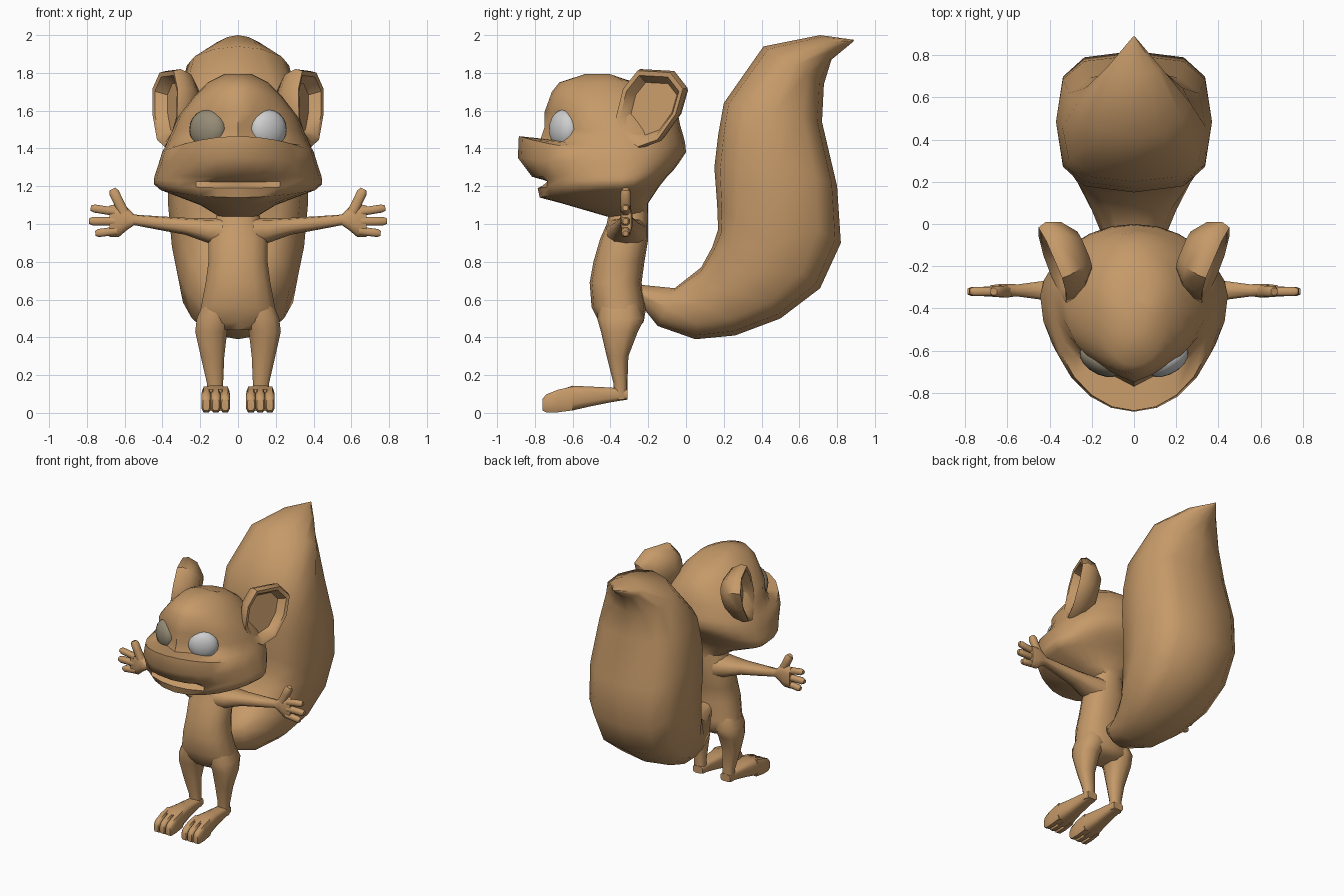
import bpy, bmesh, math
from mathutils import Vector as V


def material(name, rgb):
    m = bpy.data.materials.new(name)
    m.diffuse_color = (*rgb, 1)
    return m


FUR = material("tan fur", (0.56, 0.32, 0.14))
WHITE = material("eye white", (0.62, 0.62, 0.63))
TAUPE = material("eye taupe", (0.30, 0.26, 0.18))


def power(a, p):
    return math.copysign(abs(a) ** p, a) if abs(a) > 1e-6 else 0


def ring(c, u, v, n=10, p=1.0, shift=0.5):
    """Closed (super)elliptical ring about c with half axes u and v."""
    pts = []
    for i in range(n):
        t = math.tau * (i + shift) / n
        pts.append(V(c) + V(u) * power(math.cos(t), p) + V(v) * power(math.sin(t), p))
    return pts


def loft(name, rings, mat=FUR, angle=50):
    """Skin a list of equal-length rings and cap both ends."""
    bm = bmesh.new()
    loops = [[bm.verts.new(p) for p in r] for r in rings]
    n = len(loops[0])
    for a, b in zip(loops, loops[1:]):
        for i in range(n):
            j = (i + 1) % n
            bm.faces.new((a[i], a[j], b[j], b[i]))
    bm.faces.new(loops[0][::-1])
    bm.faces.new(loops[-1])
    bmesh.ops.recalc_face_normals(bm, faces=bm.faces)
    me = bpy.data.meshes.new(name)
    bm.to_mesh(me)
    bm.free()
    me.materials.append(mat)
    ob = bpy.data.objects.new(name, me)
    bpy.context.collection.objects.link(ob)
    bpy.ops.object.select_all(action='DESELECT')
    ob.select_set(True)
    bpy.context.view_layer.objects.active = ob
    bpy.ops.object.shade_smooth_by_angle(angle=math.radians(angle))
    return ob


# Tail: front point (y, z), back point (y, z), half width, squareness
tail = [(-.26, .68, -.23, .56, .05, 1), (-.06, .66, -.15, .46, .13, .9), (.08, .77, .05, .39, .20, .8),
        (.14, .88, .26, .41, .27, .7), (.17, .97, .5, .5, .32, .65), (.165, 1.1, .71, .66, .35, .65),
        (.15, 1.3, .82, .9, .37, .65), (.17, 1.47, .8, 1.2, .37, .65), (.2, 1.64, .72, 1.54, .34, .7),
        (.41, 1.94, .73, 1.74, .27, 1.1), (.71, 2.0, .77, 1.87, .13, 1.2), (.89, 1.975, .885, 1.965, .005, 1)]
rings = []
for fy, fz, by, bz, w, p in tail:
    f, b = V((0, fy, fz)), V((0, by, bz))
    rings.append(ring((f + b) / 2, (f - b) / 2, (w, 0, 0), 12, p, 0))
loft("tail", rings, angle=60)

# Head: z front, z side, z back, y front, y back, half width, mouth notch depth
head = [(1.04, 1.04, 1.04, -.42, -.2, .1, 0), (1.11, 1.1, 1.11, -.66, -.2, .2, 0),
        (1.14, 1.18, 1.2, -.775, -.14, .41, 0), (1.19, 1.21, 1.25, -.80, -.1, .445, .015),
        (1.222, 1.235, 1.28, -.81, -.07, .445, .1), (1.25, 1.26, 1.32, -.825, -.04, .44, .01),
        (1.35, 1.32, 1.38, -.89, 0, .42, 0), (1.465, 1.385, 1.43, -.885, -.005, .4, 0),
        (1.45, 1.41, 1.47, -.77, -.015, .385, 0), (1.51, 1.49, 1.52, -.75, -.03, .35, 0),
        (1.59, 1.57, 1.57, -.75, -.04, .315, 0), (1.7, 1.68, 1.66, -.71, -.1, .23, 0),
        (1.75, 1.75, 1.73, -.67, -.2, .16, 0), (1.795, 1.795, 1.775, -.53, -.36, .07, 0)]
rings = []
for k, (zf, zs, zb, yf, yb, w, notch) in enumerate(head):
    ym = -.34 if k < 10 else -.42
    r = []
    for i in range(24):
        t = math.tau * i / 24
        c, x = math.cos(t), w * math.sin(t)
        y = ym + ((ym - yf) * -c if c > 0 else (yb - ym) * -c)
        z = zs + ((zf if c > 0 else zb) - zs) * c * c
        if c > 0:
            y += notch * max(0, 1 - (x / .24) ** 2)
        # Eye sockets
        if y < -.4 and 8 <= k <= 11:
            d = math.hypot(abs(x) - .16, z - 1.5)
            y += .05 * max(0, 1 - (d / .16) ** 2)
        r.append(V((x, y, z)))
    rings.append(r)
loft("head", rings)

# Torso: z, y front, y back, half width
body = [(.44, -.43, -.26, .12), (.48, -.46, -.225, .215), (.56, -.5, -.21, .2), (.69, -.51, -.235, .175),
        (.8, -.49, -.22, .16), (.92, -.455, -.2, .16), (1.0, -.42, -.2, .13), (1.1, -.4, -.2, .1)]
loft("torso", [ring((0, (f + b) / 2, z), (w, 0, 0), (0, (b - f) / 2, 0), 14, .85) for z, f, b, w in body])

# Ear outline: y, z
EAR = [(-.37, 1.56), (-.33, 1.72), (-.25, 1.82), (-.07, 1.81), (0, 1.72),
       (-.04, 1.58), (-.14, 1.44), (-.25, 1.4), (-.33, 1.46)]

for s, side in ((1, "right"), (-1, "left")):
    def P(x, y, z):
        return V((s * x, y, z))

    # Ear: back shell, rim, then bowl
    outline = [V((.285 + (y + .37) * .42 + (1.7 - z) * .12, y, z)) for y, z in EAR]
    mid = sum(outline, V()) / len(outline)
    normal = V((.9, -.42, 0))
    rings = []
    for k, d in ((.5, -.15), (.86, -.09), (1, -.02), (.96, .02), (.84, .015), (.66, -.045)):
        rings.append([P(*(mid + (q - mid) * k + normal * d)) for q in outline])
    loft(side + "_ear", rings, angle=45)

    # Eye
    a = math.radians(30)
    ux, uy = V((math.cos(a), math.sin(a), 0)), V((math.sin(a), -math.cos(a), 0))
    rings = []
    for i in range(11):
        t = math.pi * (.02 + .96 * i / 10)
        c = V((.16, -.65, 1.5 + .105 * math.cos(t)))
        rings.append([P(*q) for q in ring(c, ux * .108 * math.sin(t), uy * .062 * math.sin(t), 16)])
    loft(side + "_eye", rings, WHITE if s > 0 else TAUPE)

    # Leg: z, x centre, x half, y front, y back
    leg = [(.6, .1, .08, -.46, -.25), (.5, .125, .097, -.47, -.22), (.43, .142, .088, -.45, -.255),
           (.3, .135, .065, -.42, -.305), (.16, .122, .045, -.385, -.31), (.07, .12, .042, -.38, -.31)]
    loft(side + "_leg", [ring(P(x, (f + b) / 2, z), (w, 0, 0), (0, (b - f) / 2, 0), 10, .8)
                         for z, x, w, f, b in leg])

    # Foot: y, x half, z low, z high
    foot = [(-.31, .042, .07, .125), (-.4, .048, .055, .135), (-.5, .058, .035, .14),
            (-.6, .074, .012, .145), (-.66, .074, .008, .125)]
    loft(side + "_foot", [ring(P(.118, y, (a + b) / 2), (w, 0, 0), (0, 0, (b - a) / 2), 12, .55)
                          for y, w, a, b in foot])
    for k in (-1, 0, 1):
        toe = [(-.6, .024, .01, .143), (-.68, .027, 0, .125), (-.74, .026, 0, .1), (-.76, .019, .012, .075)]
        loft(side + "_toe", [ring(P(.118 + k * .05, y, (a + b) / 2), (w, 0, 0), (0, 0, (b - a) / 2), 8, .6)
                             for y, w, a, b in toe])

    # Arm and palm: x, z centre, z half, y half
    arm = [(.08, .955, .08, .11), (.16, .965, .065, .095), (.28, .988, .045, .065), (.42, 1.005, .036, .048),
           (.55, 1.022, .028, .03), (.59, 1.028, .062, .032), (.63, 1.02, .088, .032), (.68, 1.015, .083, .026)]
    loft(side + "_arm", [ring(P(x, -.315, z), (0, ry, 0), (0, 0, rz), 10, .8) for x, z, rz, ry in arm])

    # Fingers and thumb: start (x, z), end (x, z), radius
    for x0, z0, x1, z1, rad in ((.65, 1.065, .78, 1.085, .024), (.65, 1.015, .79, 1.015, .025),
                                (.64, .965, .755, .95, .024), (.605, 1.06, .665, 1.185, .03)):
        p, q = P(x0, -.32, z0), P(x1, -.32, z1)
        d = (q - p).normalized()
        across = d.cross(V((0, 1, 0)))
        loft(side + "_finger", [ring(p.lerp(q, f), across * rad * k, V((0, rad * k, 0)), 8, .75)
                                for f, k in ((0, 1), (.5, .95), (.85, .95), (1, .6))])
